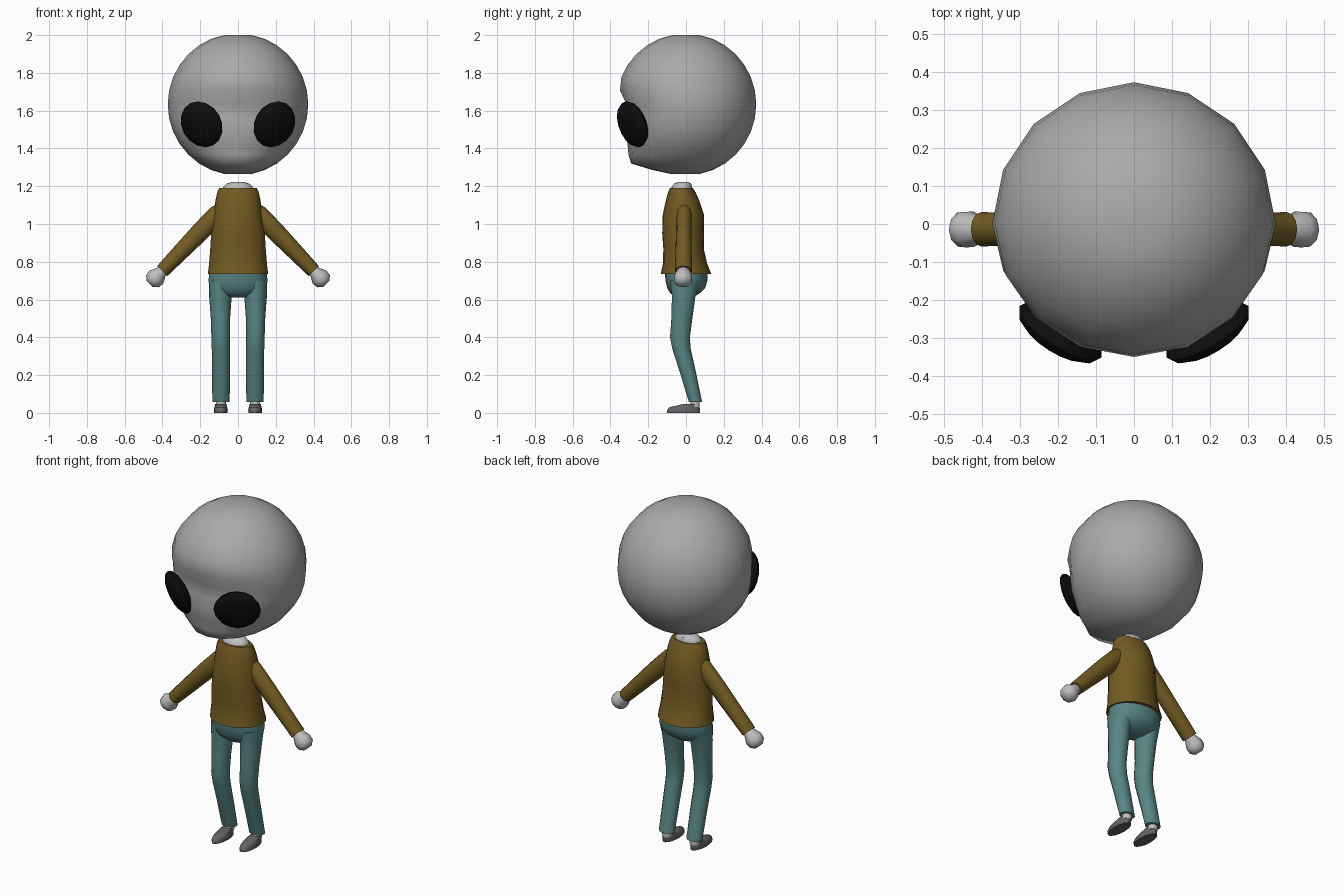
import bpy, bmesh, math
from mathutils import Vector, Matrix

if "Cube" in bpy.data.objects:
    bpy.data.objects.remove(bpy.data.objects["Cube"])


def material(name, rgb):
    m = bpy.data.materials.new(name)
    m.use_nodes = True
    m.diffuse_color = (*rgb, 1)
    m.node_tree.nodes["Principled BSDF"].inputs["Base Color"].default_value = (*rgb, 1)
    return m


SKIN = material("grey skin", (0.4, 0.4, 0.4))
HAND = material("pale skin", (0.52, 0.52, 0.52))
BLACK = material("black", (0.004, 0.004, 0.004))
SWEATER = material("olive brown", (0.17, 0.105, 0.016))
PANTS = material("teal", (0.1, 0.235, 0.235))
SHOE = material("dark grey", (0.13, 0.125, 0.125))


def finish(name, bm, mat, angle=45):
    bmesh.ops.recalc_face_normals(bm, faces=bm.faces)
    me = bpy.data.meshes.new(name)
    bm.to_mesh(me)
    bm.free()
    me.materials.append(mat)
    ob = bpy.data.objects.new(name, me)
    bpy.context.collection.objects.link(ob)
    bpy.ops.object.select_all(action='DESELECT')
    ob.select_set(True)
    bpy.context.view_layer.objects.active = ob
    bpy.ops.object.shade_smooth_by_angle(angle=math.radians(angle))
    return ob


def loft(name, rings, mat, n=16, matrix=Matrix(), angle=45):
    """Closed tube through oval rings given as (x, y, z, x radius, y radius)."""
    bm = bmesh.new()
    loops = []
    for x, y, z, rx, ry in rings:
        turns = [2 * math.pi * i / n for i in range(n)]
        loops.append([bm.verts.new(matrix @ Vector((x + rx * math.cos(t), y + ry * math.sin(t), z)))
                      for t in turns])
    for a, b in zip(loops, loops[1:]):
        for i in range(n):
            j = (i + 1) % n
            bm.faces.new((a[i], a[j], b[j], b[i]))
    bm.faces.new(loops[0])
    bm.faces.new(loops[-1])
    return finish(name, bm, mat, angle)


# Head: a sphere with flat poles, sunken eye line and fuller chin
HEAD = Vector((0, 0, 1.633))
R = 0.372
bm = bmesh.new()
bmesh.ops.create_uvsphere(bm, u_segments=16, v_segments=16, radius=R)
for v in bm.verts:
    v.co.z = max(-0.368, min(0.367, v.co.z * 1.01))
    front = max(0, -v.co.y / R)
    z = v.co.z + HEAD.z
    dent = 0.065 * math.exp(-((z - 1.6) / 0.09) ** 2)
    chin = 0.085 * math.exp(-((z - 1.325) / 0.05) ** 2)
    v.co.y += front * dent - min(1, front * 2) * chin
    v.co += HEAD
finish("head", bm, SKIN, 60)

# Torso and neck
loft("sweater", [
    (0, 0, .735, .16, .134), (0, -.005, .79, .153, .117), (0, -.013, .87, .147, .107),
    (0, -.016, .95, .142, .110), (0, -.014, 1.05, .13, .109), (0, -.018, 1.12, .12, .09),
    (0, -.022, 1.165, .111, .074), (0, -.024, 1.19, .1, .061)], SWEATER, 20)
loft("neck", [
    (0, -.022, 1.15, .085, .056), (0, -.022, 1.195, .078, .055),
    (0, -.018, 1.214, .06, .045), (0, -.015, 1.223, .03, .024)], HAND, 12)

# Hips
loft("hips", [
    (0, .002, .75, .15, .114), (0, .002, .70, .157, .111), (0, .001, .66, .148, .1),
    (0, -.005, .635, .115, .08), (0, -.01, .61, .06, .045)], PANTS, 20)

for s, side in ((-1, "right"), (1, "left")):
    # Eye: flattened ball lying on the face
    out = Vector((s * .5, -.8, -.3)).normalized()
    place = (Matrix.Translation((s * .193, -.283, 1.528))
             @ out.to_track_quat('Z', 'Y').to_matrix().to_4x4()
             @ Matrix.Diagonal((.127, .127, .045, 1)))
    bm = bmesh.new()
    bmesh.ops.create_uvsphere(bm, u_segments=16, v_segments=8, radius=1, matrix=place)
    finish(side + "_eye", bm, BLACK)

    # Arm: sleeve and fist along one sloping axis
    down = Vector((s * .305, -.004, -.315)).normalized()
    arm = Matrix.Translation((s * .095, -.01, 1.067)) @ down.to_track_quat('Z', 'Y').to_matrix().to_4x4()
    if abs((arm.to_3x3() @ Vector((1, 0, 0))).y) > .5:
        arm = arm @ Matrix.Rotation(math.pi / 2, 4, 'Z')
    loft(side + "_sleeve", [
        (0, 0, -.03, .035, .03), (0, 0, .02, .05, .04), (0, 0, .15, .05, .041),
        (0, 0, .3, .044, .043), (0, 0, .44, .038, .045)], SWEATER, 12, arm)
    loft(side + "_hand", [
        (0, 0, .42, .026, .03), (0, 0, .45, .033, .037), (0, 0, .485, .05, .049),
        (0, 0, .515, .046, .047), (0, 0, .535, .024, .026)], HAND, 10, arm)

    # Trouser leg
    loft(side + "_leg", [
        (s * .094, -.002, .70, .058, .085), (s * .093, -.012, .62, .06, .064),
        (s * .093, -.022, .5, .051, .057), (s * .092, -.032, .4, .049, .054),
        (s * .091, -.024, .34, .048, .05), (s * .09, .014, .2, .047, .043),
        (s * .09, .05, .058, .046, .036)], PANTS, 14)

    # Ankle and shoe
    loft(side + "_ankle", [
        (s * .09, .048, .03, .027, .026), (s * .09, .048, .08, .027, .026)], HAND, 10)
    loft(side + "_shoe", [
        (s * .091, -.013, 0, .036, .089), (s * .091, -.013, .014, .037, .09),
        (s * .091, -.008, .03, .034, .082), (s * .091, .026, .046, .03, .045)], SHOE, 14)
